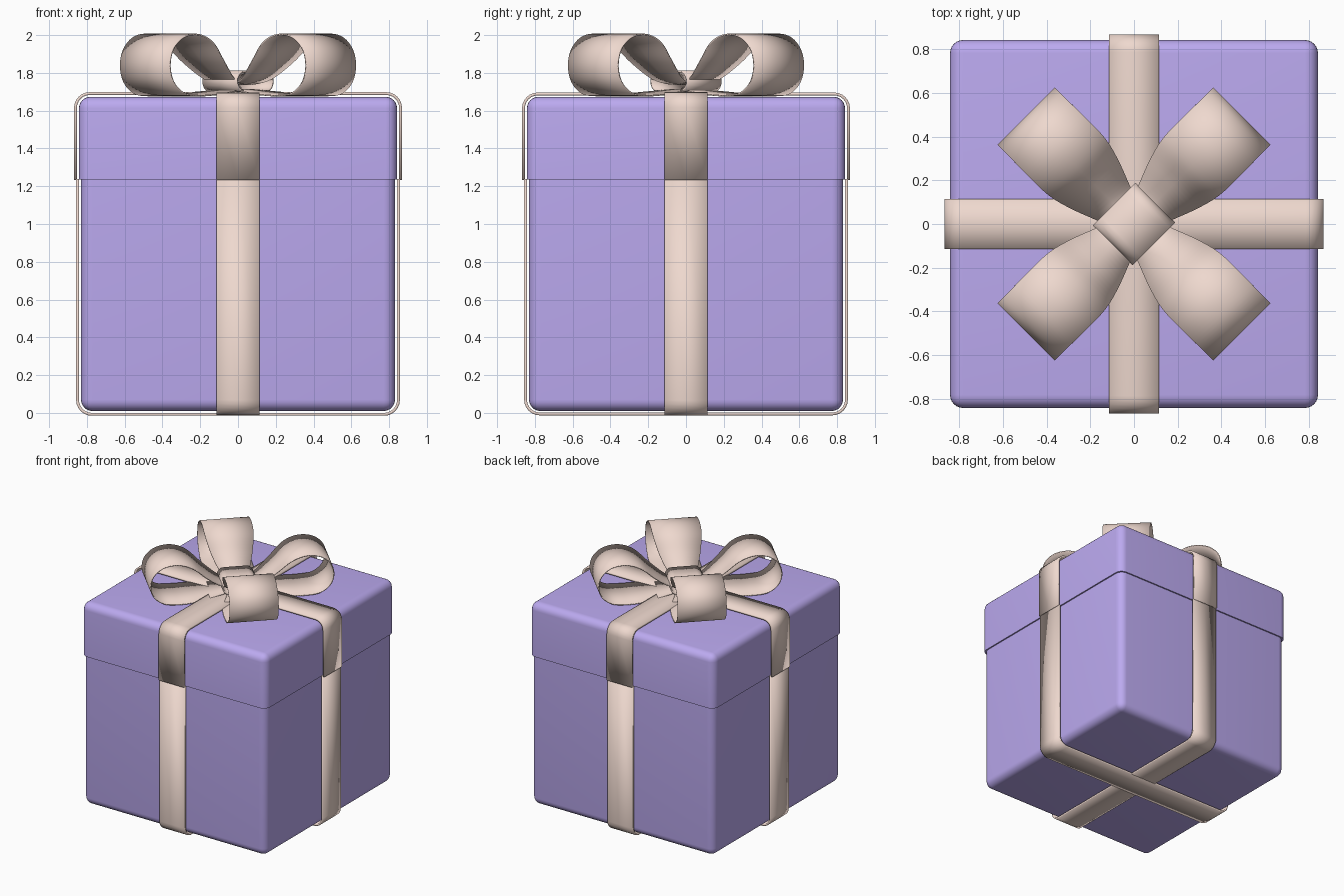
import bpy, bmesh
from math import sin, cos, pi, radians
from mathutils import Vector

if "Cube" in bpy.data.objects:
    bpy.data.objects.remove(bpy.data.objects["Cube"])


def material(name, rgb):
    m = bpy.data.materials.new(name)
    m.diffuse_color = (*rgb, 1)
    m.use_nodes = True
    m.node_tree.nodes["Principled BSDF"].inputs["Base Color"].default_value = m.diffuse_color
    return m


PURPLE = material("purple_card", (0.50, 0.40, 0.87))
PINK = material("pale_pink_ribbon", (0.86, 0.69, 0.62))


def finish(name, bm, mat, angle=40):
    me = bpy.data.meshes.new(name)
    bm.to_mesh(me)
    bm.free()
    ob = bpy.data.objects.new(name, me)
    bpy.context.collection.objects.link(ob)
    me.materials.append(mat)
    bpy.ops.object.select_all(action='DESELECT')
    bpy.context.view_layer.objects.active = ob
    ob.select_set(True)
    bpy.ops.object.shade_smooth_by_angle(angle=radians(angle))
    return ob


def carton(name, half, z0, z1, sharp_z, radius=0.06):
    """Box with rounded edges, except the rim at height sharp_z."""
    bm = bmesh.new()
    bmesh.ops.create_cube(bm, size=2)
    for v in bm.verts:
        v.co = (v.co.x * half, v.co.y * half, z1 if v.co.z > 0 else z0)
    edges = [e for e in bm.edges
             if any(abs(v.co.z - sharp_z) > 1e-4 for v in e.verts)]
    bmesh.ops.bevel(bm, geom=edges, offset=radius, segments=6, profile=0.5, affect='EDGES')
    return finish(name, bm, PURPLE)


def smooth_path(points, steps=6):
    """Catmull-Rom curve through (distance, height, half width) points."""
    p = [Vector(q) for q in points]
    p = [p[0]] + p + [p[-1]]
    out = []
    for i in range(1, len(p) - 2):
        a, b, c, d = p[i - 1:i + 3]
        for k in range(steps):
            t = k / steps
            out.append(0.5 * (2 * b + (c - a) * t + (2 * a - 5 * b + 4 * c - d) * t * t
                              + (3 * b - a - 3 * c + d) * t ** 3))
    return out + [p[-1]]


def ribbon(name, path, angle, thickness=0.01, closed=False, across=2):
    """Strip of ribbon following a path in the vertical plane at an angle."""
    bm = bmesh.new()
    ca, sa = cos(angle), sin(angle)
    rows = []
    for r, z, w in path:
        ws = [w * (2 * i / across - 1) for i in range(across + 1)]
        rows.append([bm.verts.new((r * ca - s * sa, r * sa + s * ca, z)) for s in ws])
    if closed:
        rows.append(rows[0])
    for a, b in zip(rows, rows[1:]):
        for i in range(across):
            bm.faces.new((a[i], a[i + 1], b[i + 1], b[i]))
    # paths run clockwise, so the outside is the normal side
    ob = finish(name, bm, PINK)
    mod = ob.modifiers.new("thickness", 'SOLIDIFY')
    mod.thickness = thickness
    mod.offset = -1
    return ob


def arc(cx, cz, rad, start, end, w, n=6):
    return [(cx + rad * cos(start + (end - start) * i / n),
             cz + rad * sin(start + (end - start) * i / n), w) for i in range(n + 1)]


# Box and lid
carton("box_body", 0.831, 0.01, 1.24, 1.24)
carton("lid", 0.842, 1.235, 1.673, 1.235)

# Ribbons wrapped around the box and over the lid
W, R = 0.115, 0.068
for i, side in enumerate(("side", "front")):
    ang, lift = i * pi / 2, 0.002 * i
    h = 0.842
    ribbon(f"body_ribbon_{side}",
           [(h, 1.238, W)] + arc(h - R, R + lift, R, 0, -pi / 2, W)
           + arc(R - h, R + lift, R, -pi / 2, -pi, W) + [(-h, 1.238, W)], ang, 0.015)
    h, top = 0.853, 1.683 - lift
    ribbon(f"lid_ribbon_{side}",
           [(-h, 1.233, W)] + arc(R - h, top - R, R, pi, pi / 2, W)
           + arc(h - R, top - R, R, pi / 2, 0, W) + [(h, 1.233, W)], ang, 0.015)

# Four bow loops on the diagonals
loop = smooth_path([(0.03, 1.735, 0.07), (0.14, 1.765, 0.11), (0.26, 1.855, 0.155),
                    (0.37, 1.955, 0.183), (0.48, 1.998, 0.187), (0.59, 1.985, 0.186),
                    (0.665, 1.925, 0.186), (0.69, 1.84, 0.186), (0.665, 1.755, 0.186),
                    (0.59, 1.697, 0.186), (0.48, 1.684, 0.187), (0.36, 1.688, 0.18),
                    (0.25, 1.695, 0.15), (0.14, 1.705, 0.11), (0.03, 1.715, 0.07)])
for k in range(4):
    ribbon(f"bow_loop_{k + 1}", loop, pi / 4 + k * pi / 2, 0.008)

# Knot band wrapped over the centre of the bow
knot = (arc(0.082, 1.755, 0.047, pi / 2, -pi / 2, 0.128, 8)
        + arc(-0.082, 1.755, 0.047, -pi / 2, -3 * pi / 2, 0.128, 8))
ribbon("bow_knot", knot, pi / 4, 0.01, closed=True)
